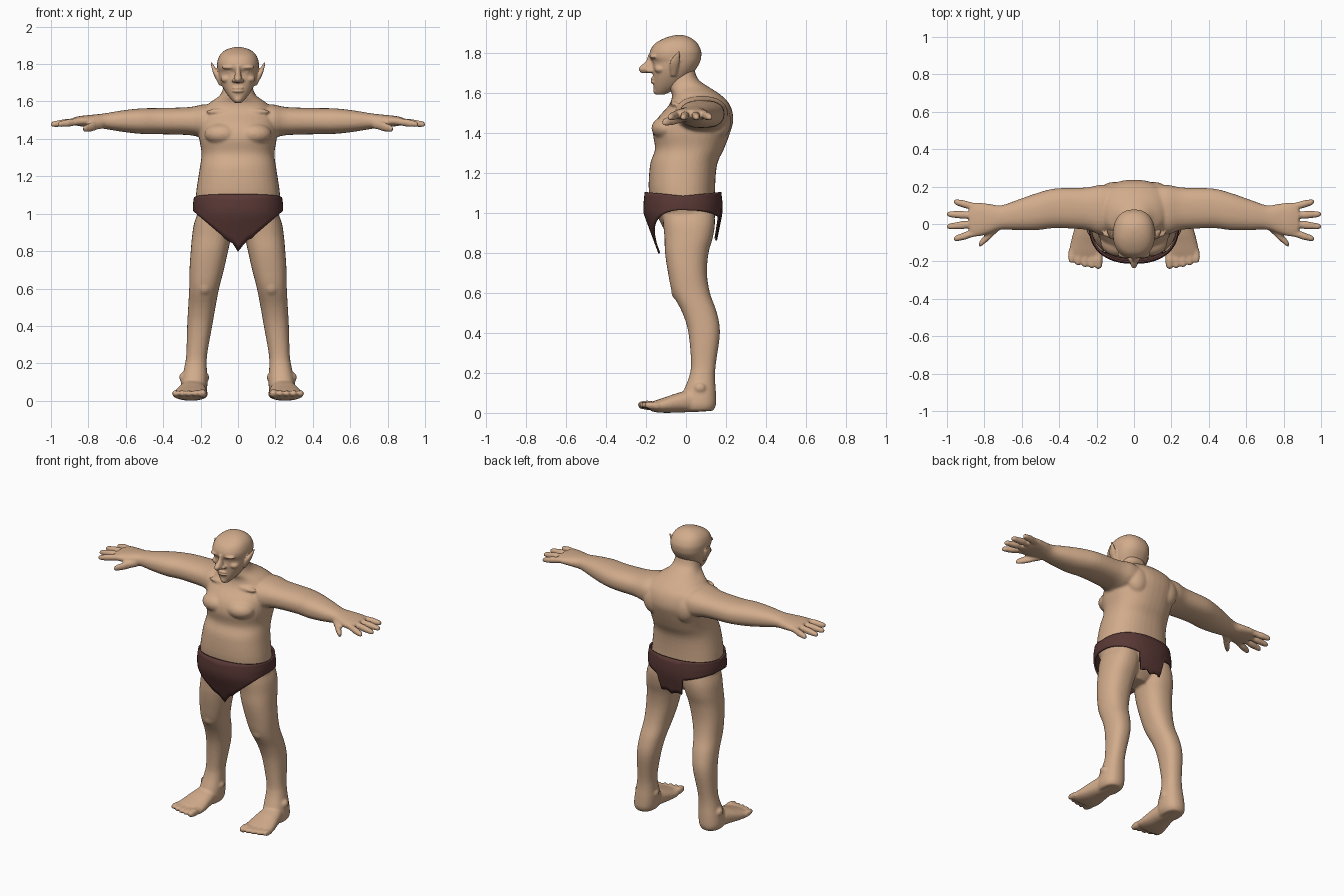
import bpy, bmesh, math
from mathutils import Vector, Matrix

cube = bpy.data.objects.get("Cube")
if cube:
    bpy.data.objects.remove(cube, do_unlink=True)


def material(name, rgb):
    mat = bpy.data.materials.new(name)
    mat.use_nodes = True
    mat.diffuse_color = (*rgb, 1)
    shader = mat.node_tree.nodes["Principled BSDF"]
    shader.inputs["Base Color"].default_value = mat.diffuse_color
    return mat


skin = material("tan skin", (.64, .41, .26))
brown = material("dark brown cloth", (.1, .04, .036))


def ring_point(step, sides, power=2.3):
    """A point on a rounded, slightly boxy unit ring."""
    angle = math.tau * step / sides
    cos, sin = math.cos(angle), math.sin(angle)
    return (math.copysign(abs(cos) ** (2 / power), cos),
            math.copysign(abs(sin) ** (2 / power), sin))


def smooth_row(before, start, end, after, t):
    """Row between start and end on a smooth curve through all four."""
    row = []
    for a, b, c, d in zip(before, start, end, after):
        into, out = (c - a) / 2, (d - b) / 2
        bend, turn = c - b - into, into + out - 2 * (c - b)
        row.append(b + t * (into + t * (bend - turn + t * turn)))
    return row


def loft(bm, axis, rows, side=1, centre=lambda t: 0, sides=28, steps=4):
    """Rows hold the position on the axis, a half size about the centre, and low and high bounds.

    The half size runs along z for axis x and along x otherwise.
    """
    fine = []
    last = len(rows) - 1
    for i in range(last):
        four = rows[max(i - 1, 0)], rows[i], rows[i + 1], rows[min(i + 2, last)]
        fine += [smooth_row(*four, k / steps) for k in range(steps)]
    fine.append(rows[-1])
    rings = []
    for t, half, low, high in fine:
        ring = []
        for k in range(sides):
            u, v = ring_point(k, sides)
            p = centre(t) + half * u
            q = (low + high + v * (high - low)) / 2
            x, y, z = {"x": (t, q, p), "y": (p, t, q), "z": (p, q, t)}[axis]
            ring.append(bm.verts.new((x * side, y, z)))
        rings.append(ring)
    for a, b in zip(rings, rings[1:]):
        for k in range(sides):
            bm.faces.new((a[k], a[k - 1], b[k - 1], b[k]))
    bm.faces.new(rings[0])
    bm.faces.new(rings[-1])


def blob(bm, centre, radii, side=1):
    x, y, z = centre
    place = Matrix.Translation((x * side, y, z)) @ Matrix.Diagonal((*radii, 1))
    bmesh.ops.create_uvsphere(bm, u_segments=20, v_segments=12, radius=1, matrix=place)


def digit(bm, axis, base, tip, radius, side):
    """A finger or toe with a knuckle and a rounded tip."""
    start, end = Vector(base), Vector(tip)
    along, across, other = {"x": (0, 2, 1), "y": (1, 0, 2)}[axis]
    span = end[along] - start[along]
    rows = []
    for share, width in ((0, 1), (.3, .95), (.5, 1.05), (.75, .9), (.92, .75), (1, .3)):
        point, r = start.lerp(end, share), radius * width
        rows.append((point[along], r, point[other] - r, point[other] + r))
    loft(bm, axis, rows, side, sides=14,
         centre=lambda t: start.lerp(end, (t - start[along]) / span)[across])


def finish(bm, name, mat):
    bmesh.ops.recalc_face_normals(bm, faces=bm.faces)
    mesh = bpy.data.meshes.new(name)
    bm.to_mesh(mesh)
    bm.free()
    mesh.materials.append(mat)
    mesh.shade_smooth()
    part = bpy.data.objects.new(name, mesh)
    bpy.context.collection.objects.link(part)
    return part


def blend(part, voxel):
    """Fuse the overlapping pieces into one soft surface."""
    remesh = part.modifiers.new("fuse pieces", "REMESH")
    remesh.mode = "VOXEL"
    remesh.voxel_size = voxel
    remesh.use_smooth_shade = True
    soften = part.modifiers.new("soften", "SMOOTH")
    soften.factor = .5
    soften.iterations = 5


# Torso and neck
body = bmesh.new()
loft(body, "z", [
    (.86, .07, -.06, .07), (.92, .16, -.11, .12), (1, .22, -.15, .15), (1.1, .225, -.185, .145),
    (1.24, .205, -.18, .155), (1.32, .195, -.155, .19), (1.4, .207, -.165, .22),
    (1.47, .21, -.145, .237), (1.54, .2, -.085, .22), (1.59, .155, -.07, .175),
    (1.63, .1, -.085, .115), (1.67, .08, -.08, .06), (1.73, .07, -.07, .04)], sides=40)

for side in (1, -1):
    # Chest, shoulder blade and collar bone
    blob(body, (.085, -.095, 1.425), (.095, .078, .06), side)
    blob(body, (.11, .165, 1.46), (.075, .06, .09), side)
    blob(body, (.08, -.055, 1.545), (.09, .025, .018), side)

    # Arm and palm
    loft(body, "x", [
        (.06, .07, 0, .2), (.17, .09, -.055, .21), (.26, .075, -.03, .195), (.42, .07, -.022, .19),
        (.52, .068, -.033, .165), (.62, .057, -.033, .13), (.71, .042, -.03, .1),
        (.77, .035, -.05, .107), (.84, .028, -.068, .115), (.88, .02, -.055, .1)],
        side, centre=lambda x: 1.495)

    # Fingers, then thumb
    for i in range(4):
        reach = .965 if i in (0, 3) else 1.003
        digit(body, "x", (.84, .09 - .045 * i, 1.495), (reach, .12 - .067 * i, 1.477), .02, side)
    digit(body, "x", (.72, -.01, 1.48), (.83, -.112, 1.452), .024, side)

    # Leg, leaning outward to the ankle
    loft(body, "z", [
        (1.02, .09, -.12, .14), (.95, .105, -.115, .145), (.88, .105, -.108, .135),
        (.8, .1, -.105, .113), (.7, .092, -.09, .105), (.6, .08, -.068, .12),
        (.5, .073, -.018, .155), (.4, .067, .012, .17), (.25, .056, .025, .15),
        (.18, .06, .015, .145), (.1, .07, -.015, .15), (.04, .07, -.02, .15), (.01, .055, -.01, .135)],
        side, centre=lambda z: .241 - .07 * z - .05 * z * z)
    blob(body, (.18, -.02, .61), (.05, .055, .055), side)
    for x in (.172, .297):
        blob(body, (x, .07, .125), (.018, .028, .024), side)

    # Foot and toes
    loft(body, "y", [
        (.13, .045, .01, .08), (.04, .062, .004, .115), (-.04, .077, .002, .1),
        (-.1, .088, 0, .08), (-.155, .093, .004, .062), (-.18, .08, .012, .052)],
        side, centre=lambda y: .243 - .08 * y)
    for i in range(5):
        x = .19 + .036 * i
        digit(body, "y", (x, -.14, .036), (x, .002 * i * i - .24, .04), .018 if i else .023, side)
blend(finish(body, "body", skin), .0075)

# Head
head = bmesh.new()
loft(head, "z", [
    (1.592, .018, -.145, -.11), (1.61, .036, -.157, -.07), (1.64, .06, -.163, -.02),
    (1.68, .084, -.165, .02), (1.72, .1, -.168, .05), (1.755, .107, -.168, .07),
    (1.78, .111, -.182, .076), (1.81, .111, -.18, .076), (1.845, .099, -.158, .06),
    (1.87, .075, -.118, .034), (1.885, .043, -.076, .004), (1.891, .012, -.04, -.02)], sides=40)

# Hooked nose, lips and chin
loft(head, "z", [
    (1.79, .012, -.19, -.15), (1.76, .013, -.2, -.15), (1.74, .017, -.222, -.15),
    (1.72, .021, -.238, -.15), (1.7, .01, -.225, -.16)])
for z in (1.672, 1.655):
    blob(head, (0, -.16, z), (.032, .018, .008))
blob(head, (0, -.143, 1.613), (.024, .022, .022))

for side in (1, -1):
    # Brow, eye, cheek and nostril
    blob(head, (.045, -.16, 1.783), (.042, .024, .012), side)
    blob(head, (.043, -.148, 1.757), (.018, .016, .011), side)
    blob(head, (.06, -.128, 1.72), (.032, .03, .022), side)
    blob(head, (.02, -.18, 1.712), (.014, .022, .011), side)
    # Pointed ear
    loft(head, "z", [
        (1.685, .01, -.075, -.05), (1.74, .015, -.083, -.035), (1.77, .012, -.073, -.03),
        (1.81, .005, -.038, -.03)], side, centre=lambda z: .09 + .43 * (z - 1.685), sides=16)
blend(finish(head, "head", skin), .005)

# Loincloth: a band whose lower edge drops to a front point and a back flap
cloth = bmesh.new()
columns, levels = 72, 9
grid = []
for c in range(columns):
    u, v = ring_point(c, columns)
    x = .236 * u
    ragged = .012 * (c % 3 - 1) * max(0, 1 - abs(x) / .1)
    top = 1.085 + .02 * abs(v)
    if v < 0:
        low, inward = .81 + .87 * abs(x) + ragged, .37
    elif abs(x) < .09:
        low, inward = .875 + ragged, .2
    else:
        low, inward = .955 + .25 * abs(x), .2
    column = []
    for k in range(levels):
        z = top + (low - top) * k / (levels - 1)
        swell = 1 - .6 * max(0, z - 1.05)
        y = v * (.193 * swell - inward * max(0, 1 - z)) - .015
        column.append(cloth.verts.new((x * swell, y, z)))
    grid.append(column)
for c in range(columns):
    a, b = grid[c - 1], grid[c]
    for k in range(levels - 1):
        cloth.faces.new((a[k], a[k + 1], b[k + 1], b[k]))
loincloth = finish(cloth, "loincloth", brown)
solid = loincloth.modifiers.new("cloth thickness", "SOLIDIFY")
solid.thickness = .01
solid.offset = 0
